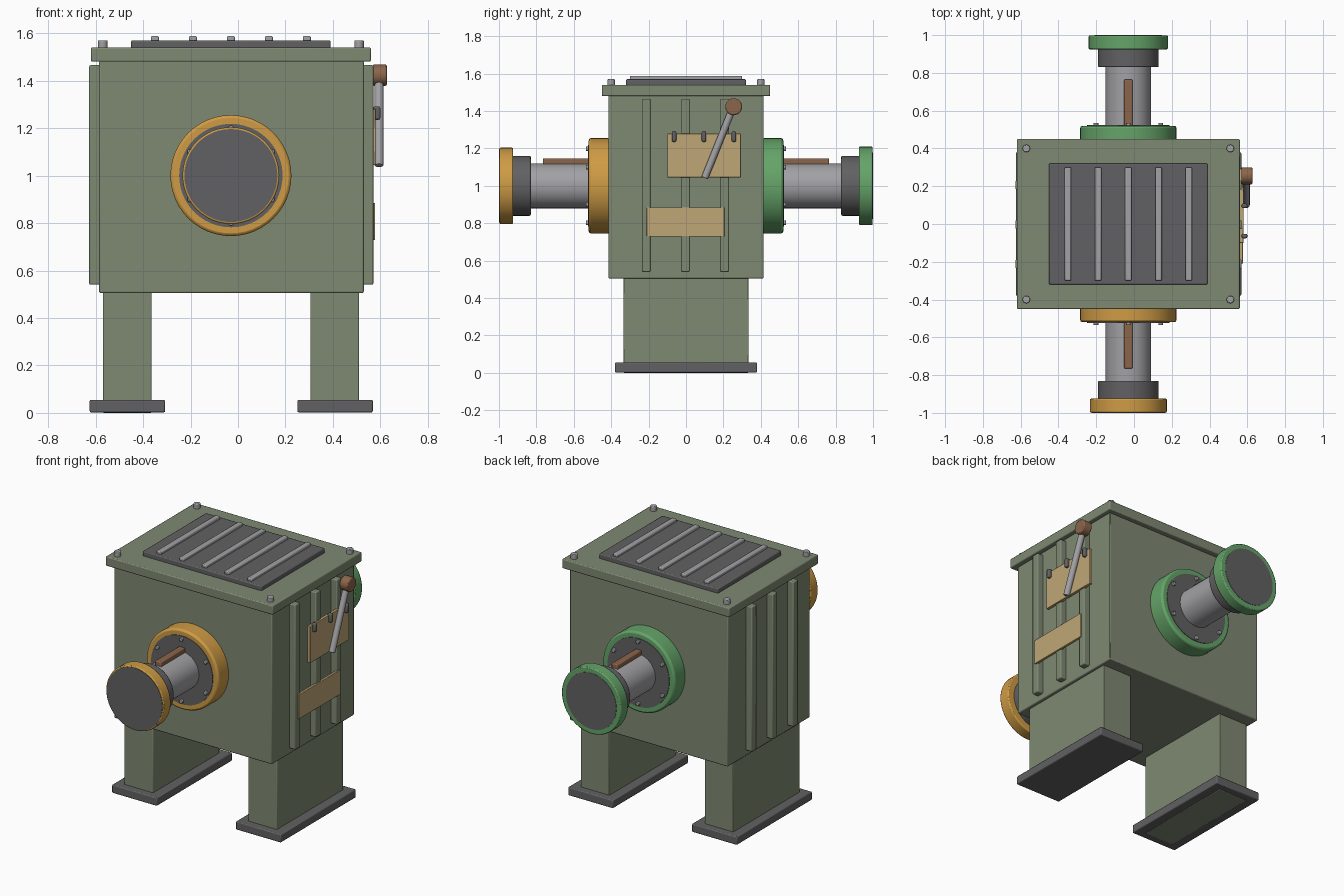
import bpy
import math
from mathutils import Vector

cube = bpy.data.objects.get("Cube")
if cube:
    bpy.data.objects.remove(cube, do_unlink=True)


def material(name, rgb):
    m = bpy.data.materials.new(name)
    m.use_nodes = True
    m.diffuse_color = (*rgb, 1)
    m.node_tree.nodes["Principled BSDF"].inputs["Base Color"].default_value = (*rgb, 1)
    return m


OLIVE = material("olive paint", (0.21, 0.25, 0.17))
DARK = material("dark iron", (0.12, 0.12, 0.125))
STEEL = material("light steel", (0.36, 0.36, 0.38))
AMBER = material("amber paint", (0.62, 0.33, 0.06))
GREEN = material("green paint", (0.13, 0.37, 0.14))
TAN = material("tan plate", (0.52, 0.38, 0.18))
BROWN = material("brown copper", (0.26, 0.13, 0.07))

CX, CZ = -0.03, 1.0  # housing centre in x, pipe height


def finish(ob, name, mat, bevel):
    ob.name = name
    ob.data.materials.append(mat)
    if bevel:
        mod = ob.modifiers.new("soft edges", "BEVEL")
        mod.width = bevel
        mod.segments = 2
        mod.limit_method = "ANGLE"
    bpy.ops.object.shade_smooth_by_angle(angle=math.radians(35))
    return ob


def box(name, x, y, z, mat, bevel=0.006):
    """Box from (min, max) pairs."""
    spans = (x, y, z)
    bpy.ops.mesh.primitive_cube_add(size=1, location=[(a + b) / 2 for a, b in spans])
    ob = bpy.context.object
    ob.scale = [b - a for a, b in spans]
    bpy.ops.object.transform_apply(location=False, rotation=False, scale=True)
    return finish(ob, name, mat, bevel)


def rod(name, start, end, r, mat, bevel=0.0, sides=32):
    """Cylinder between two points."""
    a, b = Vector(start), Vector(end)
    bpy.ops.mesh.primitive_cylinder_add(vertices=sides, radius=r, depth=(b - a).length,
                                        location=(a + b) / 2)
    ob = bpy.context.object
    ob.rotation_euler = (b - a).to_track_quat("Z", "Y").to_euler()
    return finish(ob, name, mat, bevel)


# Housing, lid and top grille
box("housing", (-0.585, 0.53), (-0.415, 0.415), (0.505, 1.485), OLIVE)
box("lid", (-0.62, 0.56), (-0.45, 0.45), (1.48, 1.54), OLIVE)
box("grille_plate", (-0.45, 0.39), (-0.32, 0.32), (1.535, 1.57), DARK)
for i in range(-2, 3):
    x = CX + 0.16 * i
    box(f"grille_bar_{i + 3}", (x - 0.017, x + 0.017), (-0.3, 0.3), (1.565, 1.588), STEEL)
for x in (-0.57, 0.51):
    for y in (-0.4, 0.4):
        rod("lid_bolt", (x, y, 1.535), (x, y, 1.57), 0.02, STEEL, 0.004, 16)

# Legs and foot plates
for name, x, bottom in (("right", -0.467, 0.0), ("left", 0.408, 0.01)):
    box(f"{name}_leg", (x - 0.102, x + 0.102), (-0.335, 0.335), (bottom, 0.51), OLIVE, 0.004)
    box(f"{name}_foot", (x - 0.158, x + 0.16), (-0.38, 0.38), (0.002, 0.055), DARK)

# Vertical ribs on both sides
for name, x in (("right", (-0.627, -0.58)), ("left", (0.525, 0.57))):
    for y in (-0.212, -0.003, 0.206):
        box(f"{name}_rib", x, (y - 0.024, y + 0.024), (0.54, 1.465), OLIVE)


# Pipe connections, one at each end
def port(name, s, mat, ring_r, cap_r):
    def disc(part, r, y0, y1, m, bevel=0.0, sides=48):
        rod(f"{name}_{part}", (CX, s * y0, CZ), (CX, s * y1, CZ), r, m, bevel, sides)

    disc("flange", 0.255, 0.405, 0.52, mat, 0.012)
    disc("flange_face", 0.218, 0.5, 0.523, DARK)
    disc("pipe", 0.12, 0.5, 0.85, STEEL)
    disc("collar", 0.16, 0.83, 0.935, DARK, 0.006)
    disc("end_ring", ring_r, 0.925, 0.998, mat, 0.006)
    disc("end_cap", cap_r, 0.98, 1.0, DARK)
    for i in range(6):
        a = math.radians(30 + 60 * i)
        x, z = CX + 0.198 * math.cos(a), CZ + 0.198 * math.sin(a)
        rod(f"{name}_bolt", (x, s * 0.515, z), (x, s * 0.535, z), 0.013, STEEL, 0.003, 12)
    ys = sorted((s * 0.51, s * 0.765))
    box(f"{name}_key_bar", (CX - 0.022, CX + 0.022), ys, (1.1, 1.147), BROWN)


port("front", -1, AMBER, 0.204, 0.196)
port("back", 1, GREEN, 0.21, 0.178)

# Control plates, pegs and lever on the left side
box("lower_plate", (0.56, 0.577), (-0.21, 0.205), (0.728, 0.885), TAN, 0.003)
box("upper_plate", (0.56, 0.58), (-0.1, 0.293), (1.045, 1.28), TAN, 0.003)
for y in (-0.064, 0.096, 0.256):
    box("plate_peg", (0.57, 0.6), (y - 0.012, y + 0.012), (1.235, 1.292), DARK, 0.008)
rod("lever_arm", (0.594, 0.1, 1.042), (0.594, 0.252, 1.42), 0.019, STEEL, 0.003, 12)
rod("lever_knob", (0.568, 0.255, 1.423), (0.627, 0.255, 1.423), 0.045, BROWN, 0.006, 24)
